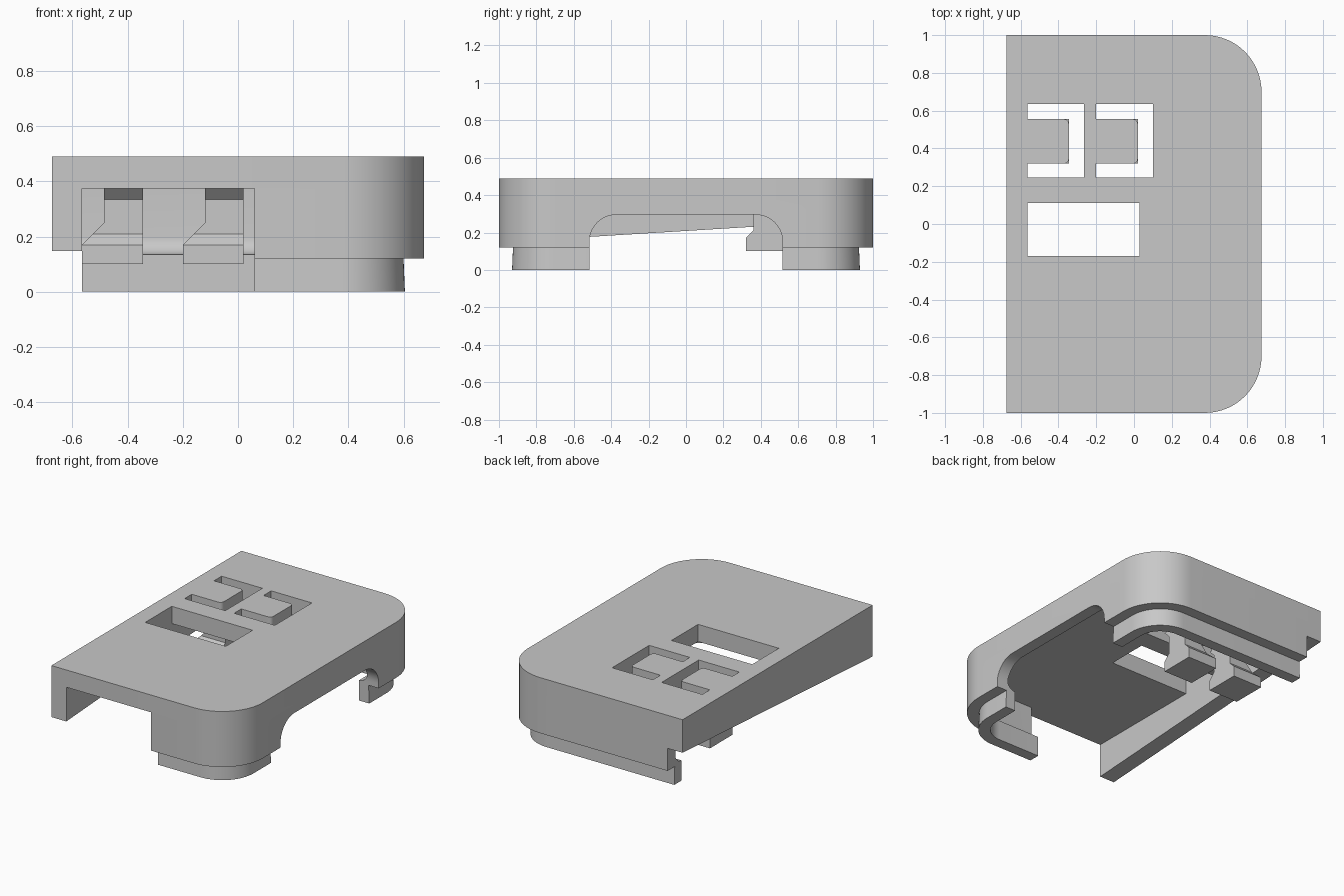
import bpy, bmesh, math
from mathutils import Vector

if "Cube" in bpy.data.objects:
    bpy.data.objects.remove(bpy.data.objects["Cube"], do_unlink=True)

GREY = bpy.data.materials.new("plain_grey")
GREY.use_nodes = True
GREY.diffuse_color = (0.58, 0.58, 0.58, 1)
GREY.node_tree.nodes["Principled BSDF"].inputs["Base Color"].default_value = (0.58, 0.58, 0.58, 1)

WX, TOP, CEIL, R = 0.675, 0.49, 0.375, 0.3   # half width, top, ceiling, corner radius
WALL_IN = -0.565                             # inner face of the left wall
STEPS = 16


def finish(name, bm):
    bmesh.ops.recalc_face_normals(bm, faces=bm.faces)
    mesh = bpy.data.meshes.new(name)
    bm.to_mesh(mesh)
    bm.free()
    mesh.materials.append(GREY)
    obj = bpy.data.objects.new(name, mesh)
    bpy.context.collection.objects.link(obj)
    return obj


def loft(name, rings):
    """Solid through equal-length rings of points, capped at both ends."""
    bm = bmesh.new()
    loops = [[bm.verts.new(p) for p in ring] for ring in rings]
    n = len(loops[0])
    for a, b in zip(loops, loops[1:]):
        for i in range(n):
            j = (i + 1) % n
            bm.faces.new((a[i], a[j], b[j], b[i]))
    bm.faces.new(loops[0])
    bm.faces.new(loops[-1])
    return finish(name, bm)


def prism(name, points, vec):
    return loft(name, [points, [Vector(p) + Vector(vec) for p in points]])


def rect(x0, x1, y0, y1, z):
    return [(x0, y0, z), (x1, y0, z), (x1, y1, z), (x0, y1, z)]


def box(name, x0, x1, y0, y1, z0, z1):
    return loft(name, [rect(x0, x1, y0, y1, z0), rect(x0, x1, y0, y1, z1)])


def activate(obj):
    bpy.ops.object.select_all(action='DESELECT')
    obj.select_set(True)
    bpy.context.view_layer.objects.active = obj


def cut(obj, cutter):
    cutter.hide_render = True
    mod = obj.modifiers.new("cut", 'BOOLEAN')
    mod.operation, mod.solver, mod.object = 'DIFFERENCE', 'EXACT', cutter
    activate(obj)
    bpy.ops.object.modifier_apply(modifier=mod.name)
    bpy.data.objects.remove(cutter, do_unlink=True)


def smooth(obj):
    activate(obj)
    bpy.ops.object.shade_smooth_by_angle(angle=math.radians(30))


def arc(cx, cy, r, start, end, steps=STEPS):
    for i in range(steps + 1):
        a = math.radians(start + (end - start) * i / steps)
        yield cx + r * math.cos(a), cy + r * math.sin(a), a


# Rounded right-hand corners shared by the roof and the wall: position and inward normal
corners = []
for side in (-1, 1):
    for x, y, a in arc(WX - R, side * (1 - R), R, min(side * 90, 0), max(side * 90, 0)):
        corners.append((Vector((x, y, 0)), Vector((-math.cos(a), -math.sin(a), 0))))

# Roof plate with three rectangular openings
outline = [(-WX, -1, CEIL)] + [(p.x, p.y, CEIL) for p, n in corners] + [(-WX, 1, CEIL)]
roof = prism("roof", outline, (0, 0, TOP - CEIL))
for x0, x1, y0, y1 in ((WALL_IN, 0.03, -0.17, 0.11),
                       (WALL_IN, -0.265, 0.245, 0.635),
                       (-0.2, 0.1, 0.245, 0.635)):
    cut(roof, box("opening_cutter", x0, x1, y0, y1, 0.3, 0.6))
smooth(roof)

# Outer wall with inset lip: (inset, height) section swept around front, right and back
section = [(0, CEIL), (0, 0.12), (0.075, 0.12), (0.07, 0), (0.145, 0)]
section += [(d, z) for d, z, a in arc(0.145, 0.2, 0.065, 270, 180, 8)]
section += [(0.08, CEIL)]
path = [(Vector((0.06, -1, 0)), Vector((0, 1, 0)))] + corners
path += [(Vector((WALL_IN, 1, 0)), Vector((0, -1, 0)))]
wall = loft("outer_wall", [[p + n * d + Vector((0, 0, z)) for d, z in section] for p, n in path])

# Arched gap in the right wall
arch = [(0.45, -0.517, -0.1)]
arch += [(0.45, y, z) for y, z, a in arc(-0.372, 0.15, 0.145, 180, 90, 12)]
arch += [(0.45, y, z) for y, z, a in arc(0.372, 0.15, 0.145, 90, 0, 12)]
arch += [(0.45, 0.517, -0.1)]
cut(wall, prism("arch_cutter", arch, (0.4, 0, 0)))
smooth(wall)

# Left wall with a sloping lower edge
prism("left_wall", [(-WX, -1, CEIL), (-WX, -1, 0.147), (-WX, 1, 0.27), (-WX, 1, CEIL)],
      (WALL_IN + WX, 0, 0))

# Two spring clips: tongue in the roof and a flared hook beneath
Y0, Y1, NECK = 0.32, 0.555, 0.04
for label, x0 in (("left", WALL_IN), ("right", -0.2)):
    x1 = x0 + 0.22
    tongue = [(x0, Y0, CEIL)]
    tongue += [(x, y, CEIL) for x, y, a in arc(x1 - 0.025, Y0 + 0.025, 0.025, -90, 0, 6)]
    tongue += [(x, y, CEIL) for x, y, a in arc(x1 - 0.025, Y1 - 0.025, 0.025, 0, 90, 6)]
    tongue += [(x0, Y1, CEIL)]
    smooth(prism(label + "_clip_tongue", tongue, (0, 0, TOP - CEIL)))
    levels = [(CEIL, 0.08, 0), (0.335, 0.08, NECK), (0.25, 0.08, NECK),
              (0.21, 0.04, NECK), (0.17, 0, 0), (0.1, 0, 0)]
    loft(label + "_clip_hook", [rect(x0 + dx, x1, Y0 + dy, Y1 - dy, z) for z, dx, dy in levels])
